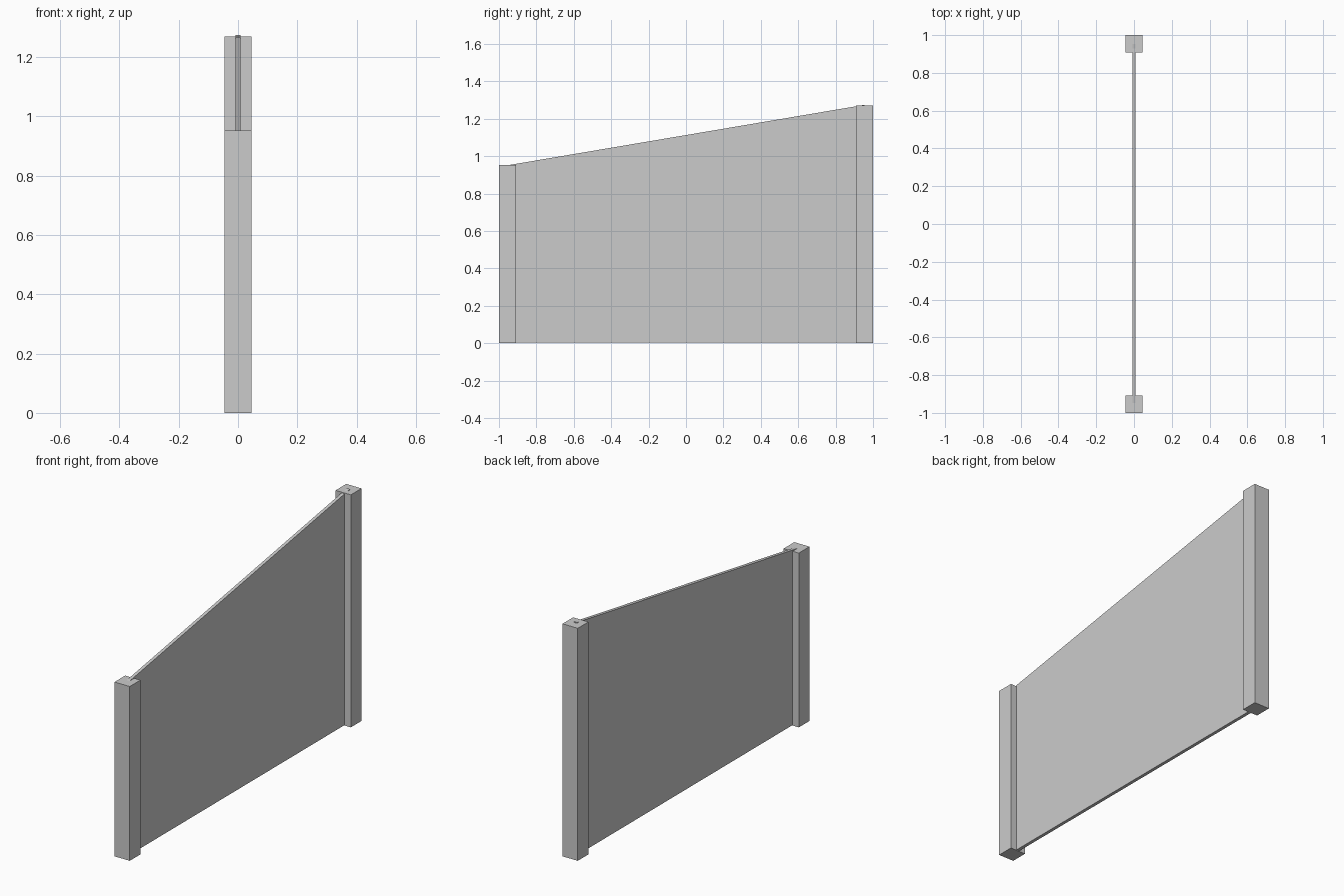
import bpy, bmesh

if "Cube" in bpy.data.objects:
    bpy.data.objects.remove(bpy.data.objects["Cube"])


def extruded_profile(name, profile, half_width):
    """Extrude a (y, z) outline symmetrically across x."""
    bm = bmesh.new()
    face = bm.faces.new([bm.verts.new((-half_width, y, z)) for y, z in profile])
    moved = bmesh.ops.extrude_face_region(bm, geom=[face])["geom"]
    verts = [v for v in moved if isinstance(v, bmesh.types.BMVert)]
    bmesh.ops.translate(bm, verts=verts, vec=(2 * half_width, 0, 0))
    bmesh.ops.recalc_face_normals(bm, faces=bm.faces)
    mesh = bpy.data.meshes.new(name)
    bm.to_mesh(mesh)
    bm.free()
    obj = bpy.data.objects.new(name, mesh)
    bpy.context.collection.objects.link(obj)
    return obj


POST = 0.092   # square post width
MID = 1 - POST / 2

# Square end posts, short at the front and tall at the back
for name, y, height in (("front_post", -MID, 0.952), ("back_post", MID, 1.27)):
    a, b = y - POST / 2, y + POST / 2
    extruded_profile(name, [(a, 0), (b, 0), (b, height), (a, height)], POST / 2)

# Thin sloping panel running between the post centres
extruded_profile("sloping_panel",
                 [(-MID, 0.003), (MID, 0.003), (MID, 1.274), (-MID, 0.951)], 0.009)
